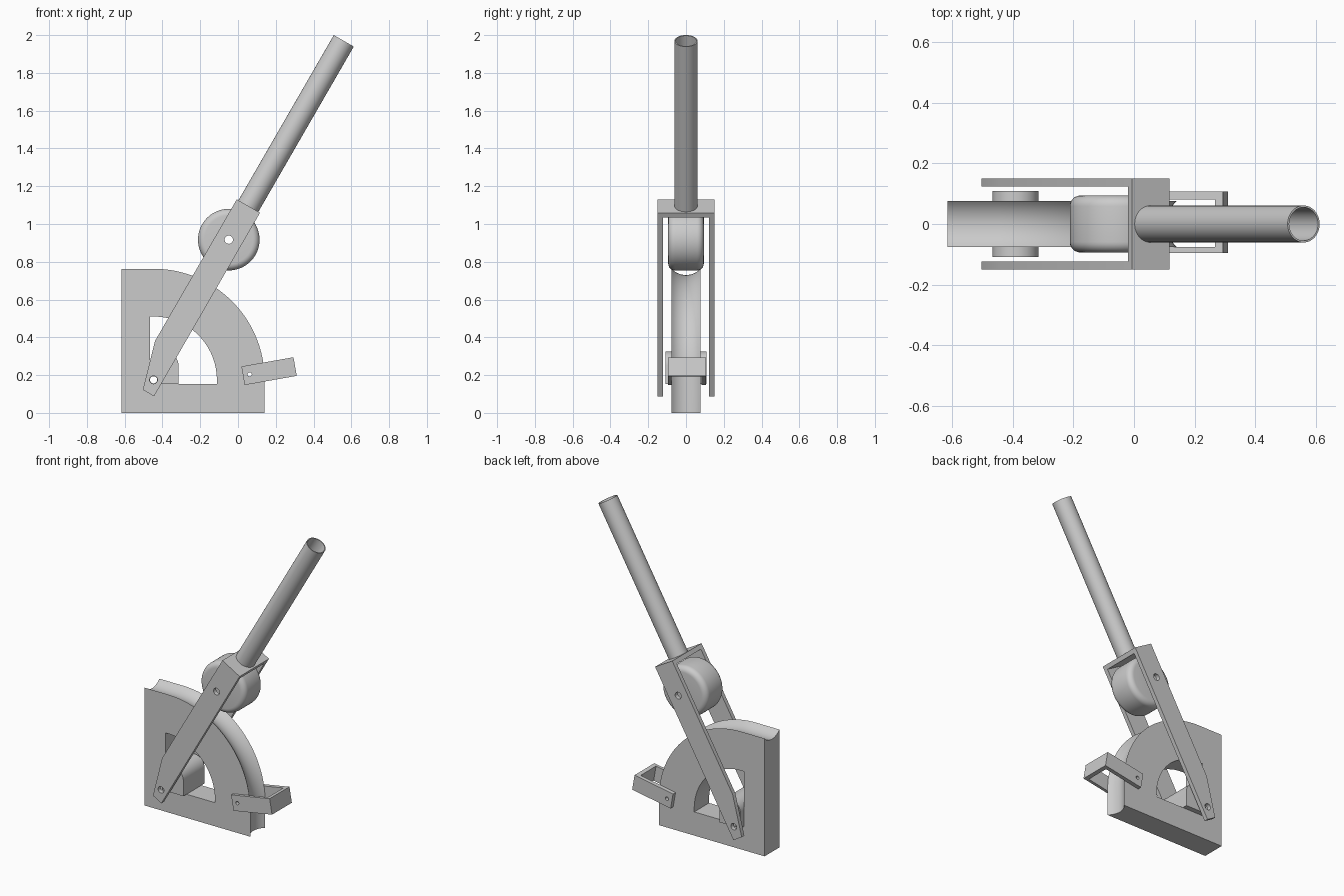
import bpy, bmesh
from math import sin, cos, pi, radians, sqrt
from mathutils import Vector, Matrix

if "Cube" in bpy.data.objects:
    bpy.data.objects.remove(bpy.data.objects["Cube"])

PIVOT = (-0.447, 0.175)       # x, z of the lever pivot
R_OUT, R_WIN = 0.588, 0.335   # former and window radii
TOP = (0.055, 1.095)          # middle of the lever head
A = radians(60)               # lever angle


def make(name, rings, closed=False, smooth=True):
    """Loft equal-length rings; either cap the ends or join last to first."""
    bm = bmesh.new()
    vs = [[bm.verts.new(p) for p in ring] for ring in rings]
    n = len(vs[0])
    pairs = list(zip(vs, vs[1:])) + ([(vs[-1], vs[0])] if closed else [])
    for a, b in pairs:
        for i in range(n):
            j = (i + 1) % n
            bm.faces.new((a[i], a[j], b[j], b[i]))
    if not closed:
        bm.faces.new(vs[0])
        bm.faces.new(vs[-1])
    bmesh.ops.recalc_face_normals(bm, faces=bm.faces)
    me = bpy.data.meshes.new(name)
    bm.to_mesh(me)
    bm.free()
    ob = bpy.data.objects.new(name, me)
    bpy.context.collection.objects.link(ob)
    return ob


def prism(name, pts, y0, y1):
    return make(name, [[(x, y, z) for x, z in pts] for y in (y0, y1)])


def revolve(name, profile, origin, axis, n=48):
    """Turn a closed (radius, distance) profile about an axis."""
    rot = Vector((0, 0, 1)).rotation_difference(Vector(axis)).to_matrix()
    rings = [[Vector(origin) + rot @ Vector((r * cos(2 * pi * i / n), r * sin(2 * pi * i / n), t))
              for i in range(n)] for r, t in profile]
    return make(name, rings, closed=True)


def arc(c, r, a0, a1, n):
    return [(c[0] + r * cos(radians(a0 + (a1 - a0) * i / n)),
             c[1] + r * sin(radians(a0 + (a1 - a0) * i / n))) for i in range(n + 1)]


def cut(ob, *cutters):
    """Subtract the cutters, bake the result and remove them."""
    for c in cutters:
        m = ob.modifiers.new("cut", 'BOOLEAN')
        m.operation, m.solver, m.object = 'DIFFERENCE', 'EXACT', c
    dg = bpy.context.evaluated_depsgraph_get()
    me = bpy.data.meshes.new_from_object(ob.evaluated_get(dg))
    ob.modifiers.clear()
    ob.data = me
    for c in cutters:
        bpy.data.objects.remove(c)


def drill(c, r):
    return prism("drill", arc(c, r, 0, 345, 23), -0.3, 0.3)


def lever(u, v):
    """Lever coordinates (along, across) to x, z."""
    return (TOP[0] + u * cos(A) - v * sin(A), TOP[1] + u * sin(A) + v * cos(A))


ROLLER = lever(-0.206, 0.001)
PIN = (0.062, 0.204)

# Quarter-round former with a concave groove round its rim
W, DEPTH = 0.076, 0.033
RG = (W * W + DEPTH * DEPTH) / (2 * DEPTH)
slices = []
for i in range(17):
    y = -W + 2 * W * i / 16
    d = sqrt(RG * RG - y * y) - (RG - DEPTH)
    loop = [(-0.616, 0), (PIVOT[0] + R_OUT - d, 0)] + arc(PIVOT, R_OUT - d, 0, 90, 40)
    loop.append((-0.616, PIVOT[1] + R_OUT - d))
    slices.append([(px, y, pz) for px, pz in loop])
former = make("former", slices)
window = [(-0.467, 0.153), (PIVOT[0] + R_WIN, 0.153)] + arc(PIVOT, R_WIN, 0, 90, 32) + [(-0.467, 0.51)]
cut(former, prism("window", window, -0.3, 0.3), drill(PIN, 0.011))

# Pivot block in the corner of the window
block = prism("pivot_block", [(-0.467, 0.153), (-0.315, 0.153)] + arc((-0.391, 0.25), 0.076, 0, 180, 20),
              -0.109, 0.109)
cut(block, drill(PIVOT, 0.019))

# Lever side arms
T = 0.028
arm = [lever(*p) for p in ((-T, -0.071), (-T, 0.071), (-0.865, 0.071), (-1.122, -0.002), (-1.122, -0.071))]
for name, s in (("front_arm", -1), ("back_arm", 1)):
    a = prism(name, arm, s * 0.123, s * 0.15)
    cut(a, drill(PIVOT, 0.021), drill(ROLLER, 0.022))

# Lever head plate and hollow handle
prism("lever_head", [lever(*p) for p in ((-T, -0.071), (-T, 0.071), (0, 0.071), (0, -0.071))], -0.15, 0.15)
revolve("handle_tube", [(0.061, 0), (0.061, 1.01), (0.055, 1.01), (0.055, 0)],
        (TOP[0], 0, TOP[1]), (cos(A), 0, sin(A)))

# Roller with rounded rims and an axle hole
F, RR, H = 0.035, 0.163, 0.094
rim = arc((RR - F, H - F), F, 90, 0, 6)
profile = [(0.022, H)] + rim + [(r, -t) for r, t in reversed(rim)] + [(0.022, -H)]
revolve("roller", profile, (ROLLER[0], 0, ROLLER[1]), (0, 1, 0), 64)

# Tilted U-shaped tube clamp
t = radians(10)


def clamp(u, v):
    return (0.1645 + u * cos(t) - v * sin(t), 0.221 + u * sin(t) + v * cos(t))


def bar(name, u0, u1, y0, y1):
    return prism(name, [clamp(u0, -0.05), clamp(u1, -0.05), clamp(u1, 0.05), clamp(u0, 0.05)], y0, y1)


bar("clamp_end", 0.114, 0.14, -0.096, 0.107)
for name, y0, y1 in (("clamp_front_cheek", -0.096, -0.0765), ("clamp_back_cheek", 0.081, 0.107)):
    cut(bar(name, -0.14, 0.114, y0, y1), drill(PIN, 0.011))

# Smooth the round surfaces, keep hard edges
bpy.ops.object.select_all(action='SELECT')
bpy.context.view_layer.objects.active = former
bpy.ops.object.shade_smooth_by_angle(angle=radians(30))
